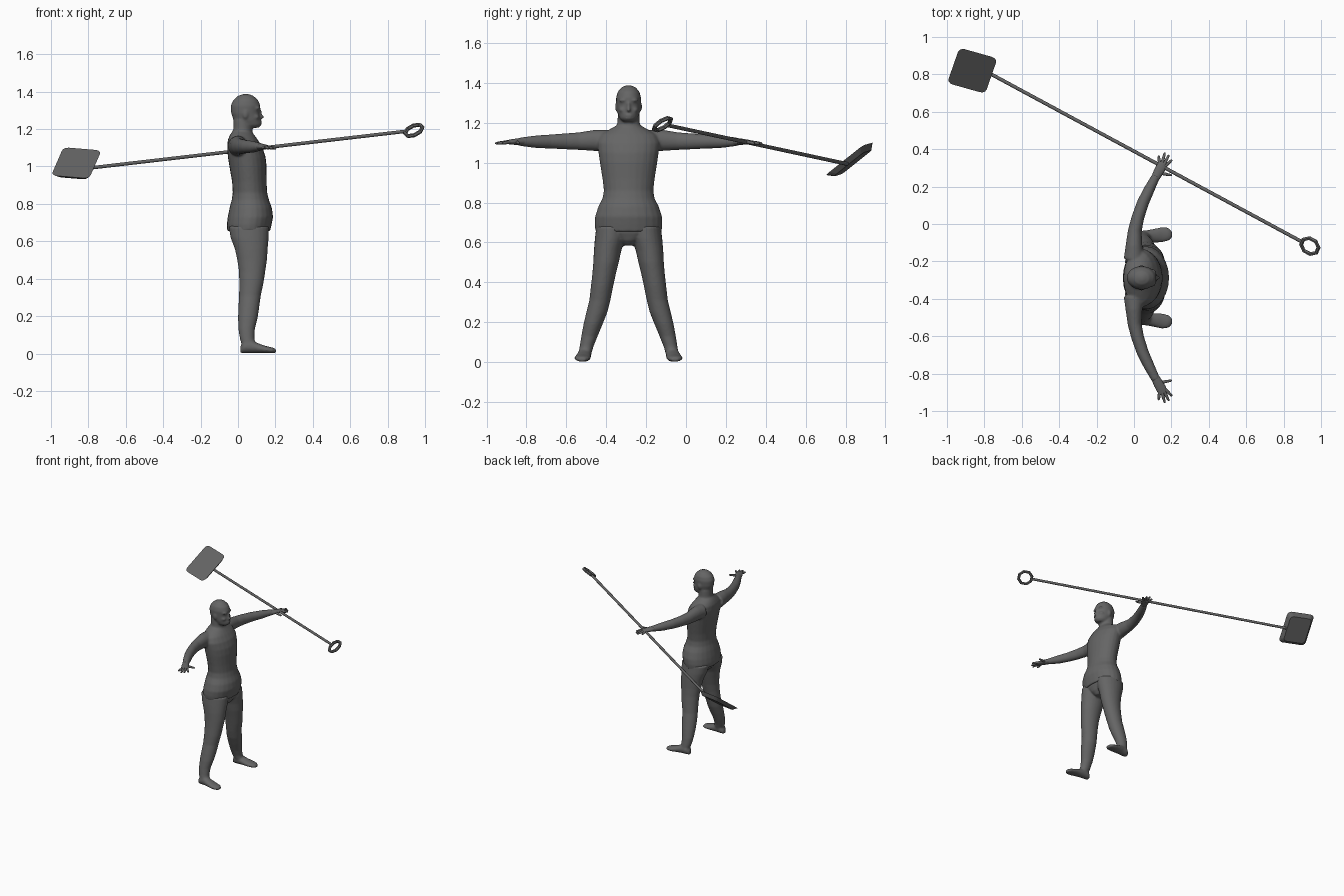
import bpy, bmesh, math
from mathutils import Vector, Matrix

if "Cube" in bpy.data.objects:
    bpy.data.objects.remove(bpy.data.objects["Cube"])

grey = bpy.data.materials.new("dark_grey")
grey.use_nodes = True
grey.diffuse_color = (0.13, 0.13, 0.13, 1)
grey.node_tree.nodes["Principled BSDF"].inputs["Base Color"].default_value = grey.diffuse_color

CY = -0.288  # the figure stands off-centre in y and faces +x
X, Y, Z = Vector((1, 0, 0)), Vector((0, 1, 0)), Vector((0, 0, 1))


def loft(bm, sections, sides=24):
    """Skin elliptical sections given as (centre, half axis, half axis)."""
    rings = []
    for c, a, b in sections:
        angles = [2 * math.pi * i / sides for i in range(sides)]
        rings.append([bm.verts.new(c + a * math.cos(t) + b * math.sin(t)) for t in angles])
    for low, high in zip(rings, rings[1:]):
        for i in range(sides):
            j = (i + 1) % sides
            bm.faces.new((low[i], low[j], high[j], high[i]))
    bm.faces.new(rings[0][::-1])
    bm.faces.new(rings[-1])


def upright(bm, rows, side=0):
    """Loft stacked rows of (z, back x, front x, half width[, offset to the side])."""
    sections = []
    for z, back, front, half, *off in rows:
        y = CY + (side * off[0] if off else 0)
        sections.append((Vector(((back + front) / 2, y, z)), X * (front - back) / 2, Y * half))
    loft(bm, sections)


def blob(bm, centre, size):
    m = Matrix.Translation(centre) @ Matrix.Diagonal((*size, 1))
    bmesh.ops.create_uvsphere(bm, u_segments=14, v_segments=10, radius=1, matrix=m)


def finish(bm, name, angle=None, voxel=None):
    bmesh.ops.recalc_face_normals(bm, faces=bm.faces)
    mesh = bpy.data.meshes.new(name)
    bm.to_mesh(mesh)
    bm.free()
    mesh.materials.append(grey)
    obj = bpy.data.objects.new(name, mesh)
    bpy.context.collection.objects.link(obj)
    if voxel:  # blend overlapping volumes into one skin
        rem = obj.modifiers.new("blend", "REMESH")
        rem.mode, rem.voxel_size, rem.use_smooth_shade = "VOXEL", voxel, True
        smooth = obj.modifiers.new("soften", "SMOOTH")
        smooth.factor, smooth.iterations = 0.5, 5
    elif angle:
        bpy.ops.object.select_all(action="DESELECT")
        obj.select_set(True)
        bpy.context.view_layer.objects.active = obj
        bpy.ops.object.shade_smooth_by_angle(angle=math.radians(angle))
    return obj


# Torso with a flared shirt skirt, and arms
bm = bmesh.new()
upright(bm, [(0.655, -0.058, 0.172, 0.166), (0.69, -0.06, 0.18, 0.170), (0.73, -0.055, 0.188, 0.168),
             (0.78, -0.045, 0.181, 0.152), (0.82, -0.034, 0.166, 0.131), (0.86, -0.028, 0.156, 0.124),
             (0.92, -0.032, 0.153, 0.131), (1.0, -0.046, 0.153, 0.144), (1.05, -0.054, 0.148, 0.151),
             (1.1, -0.058, 0.132, 0.157), (1.14, -0.055, 0.108, 0.142), (1.165, -0.045, 0.09, 0.10),
             (1.185, -0.033, 0.075, 0.064)])
arm = [(0.0, 0.10, 1.11, 0.055, 0.055), (0.0, 0.17, 1.112, 0.045, 0.053), (0.004, 0.25, 1.108, 0.037, 0.044),
       (0.02, 0.32, 1.107, 0.034, 0.04), (0.047, 0.40, 1.106, 0.032, 0.035),
       (0.08, 0.47, 1.105, 0.029, 0.031), (0.118, 0.545, 1.105, 0.023, 0.021)]


def limb(bm, path, side):
    pts = [Vector((x, CY + side * r, z)) for x, r, z, _, _ in path]
    sections = []
    for i, (_, _, _, half, tall) in enumerate(path):
        along = pts[min(i + 1, len(pts) - 1)] - pts[max(i - 1, 0)]
        across = along.cross(Z).normalized()
        sections.append((pts[i], across * half, Z * tall))
    loft(bm, sections)


for side in (1, -1):
    limb(bm, arm, side)

# Neck and head
upright(bm, [(1.14, -0.05, 0.09, 0.085), (1.17, -0.035, 0.08, 0.064), (1.2, -0.025, 0.075, 0.056),
             (1.25, -0.025, 0.075, 0.054)])
upright(bm, [(1.207, 0.03, 0.11, 0.03), (1.222, 0.0, 0.126, 0.045), (1.25, -0.025, 0.122, 0.056),
             (1.285, -0.037, 0.116, 0.061), (1.325, -0.039, 0.12, 0.063), (1.355, -0.026, 0.108, 0.055),
             (1.378, 0.0, 0.082, 0.036), (1.388, 0.03, 0.055, 0.012)])
blob(bm, (0.12, CY, 1.265), (0.02, 0.011, 0.012))
blob(bm, (0.115, CY, 1.285), (0.014, 0.008, 0.025))
blob(bm, (0.117, CY, 1.238), (0.012, 0.022, 0.008))
for side in (1, -1):
    blob(bm, (0.1, CY + side * 0.025, 1.312), (0.02, 0.024, 0.008))
    blob(bm, (0.09, CY + side * 0.03, 1.265), (0.025, 0.02, 0.014))
    blob(bm, (0.04, CY + side * 0.06, 1.28), (0.014, 0.008, 0.024))
finish(bm, "upper_body", voxel=0.0065)

# Hips, legs and feet
bm = bmesh.new()
upright(bm, [(0.585, 0.02, 0.12, 0.03), (0.61, -0.01, 0.145, 0.07), (0.65, -0.045, 0.162, 0.155),
             (0.70, -0.05, 0.165, 0.155)])
leg = [(0.03, 0.025, 0.10, 0.032, 0.222), (0.08, 0.01, 0.088, 0.035, 0.21), (0.13, 0.002, 0.09, 0.041, 0.196),
       (0.19, 0.0, 0.105, 0.048, 0.178), (0.25, 0.002, 0.114, 0.053, 0.159), (0.31, 0.006, 0.122, 0.053, 0.144),
       (0.38, 0.007, 0.137, 0.056, 0.133), (0.44, 0.005, 0.146, 0.059, 0.123),
       (0.50, -0.004, 0.155, 0.064, 0.113), (0.56, -0.017, 0.159, 0.069, 0.105),
       (0.62, -0.04, 0.164, 0.077, 0.092), (0.68, -0.05, 0.165, 0.077, 0.085)]
# foot rows: x, height, half width, offset to the side
foot = [(0.012, 0.035, 0.018, 0.218), (0.03, 0.066, 0.032, 0.219), (0.07, 0.07, 0.034, 0.221),
        (0.11, 0.052, 0.037, 0.226), (0.15, 0.038, 0.041, 0.231), (0.185, 0.03, 0.035, 0.233),
        (0.203, 0.022, 0.018, 0.232)]
for side in (1, -1):
    upright(bm, leg, side)
    loft(bm, [(Vector((x, CY + side * off, 0.002 + tall / 2)), Y * half, Z * tall / 2)
              for x, tall, half, off in foot])
finish(bm, "legs", voxel=0.0065)

# Hands: flat palm with tapered fingers
palm = [(0.112, 0.53, 1.105, 0.022, 0.02), (0.13, 0.565, 1.105, 0.026, 0.016),
        (0.147, 0.595, 1.104, 0.027, 0.012), (0.156, 0.617, 1.103, 0.022, 0.008)]
fingers = [((0.137, 0.605), (0.132, 0.655)), ((0.150, 0.612), (0.165, 0.67)), ((0.162, 0.608), (0.187, 0.658)),
           ((0.168, 0.598), (0.204, 0.632)), ((0.14, 0.56), (0.204, 0.548))]
for side, name in ((1, "left_hand"), (-1, "right_hand")):
    bm = bmesh.new()
    limb(bm, palm, side)
    for (x0, r0), (x1, r1) in fingers:
        path = []
        for t, rad in ((0, 0.009), (0.5, 0.008), (0.9, 0.006), (1, 0.002)):
            path.append((x0 + (x1 - x0) * t, r0 + (r1 - r0) * t, 1.103 - 0.006 * t, rad, rad))
        limb(bm, path, side)
    finish(bm, name, angle=50)

# Long tool: pole, ring grip and flat blade
ring_at = Vector((0.94, -0.118, 1.193))
socket = Vector((-0.775, 0.807, 0.994))
along = (ring_at - socket).normalized()


def frame(u, w, origin):
    """Placement whose local x follows u and local y follows w."""
    u = u.normalized()
    w = (w - u * w.dot(u)).normalized()
    m = Matrix((u, w, u.cross(w))).transposed().to_4x4()
    m.translation = origin
    return m


wide = Vector((0.27, 0.75, 0.60))
across = along.cross(Z).normalized()
bm = bmesh.new()
loft(bm, [(p, across * 0.0095, across.cross(along) * 0.0095) for p in (socket, ring_at - along * 0.046)], 10)
finish(bm, "pole", angle=50)

bpy.ops.mesh.primitive_torus_add(major_segments=8, minor_segments=6, major_radius=0.05, minor_radius=0.011)
ring = bpy.context.object
ring.name = "ring_grip"
ring.data.materials.append(grey)
ring.matrix_world = frame(along, wide, ring_at) @ Matrix.Rotation(math.pi / 8, 4, "Z")

bm = bmesh.new()
bmesh.ops.create_cube(bm, size=1, matrix=Matrix.Diagonal((0.212, 0.25, 0.028, 1)))
corners = [e for e in bm.edges if abs(e.verts[0].co.z - e.verts[1].co.z) > 0.01]
bmesh.ops.bevel(bm, geom=corners, offset=0.03, segments=3, profile=0.5, affect="EDGES")
for v in bm.verts:  # slope the rim towards the underside
    if v.co.z < 0:
        v.co.x *= 0.8
        v.co.y *= 0.8
blade = finish(bm, "blade")
blade.matrix_world = frame(Vector((0.96, -0.27, -0.08)), wide, Vector((-0.863, 0.828, 1.008)))
